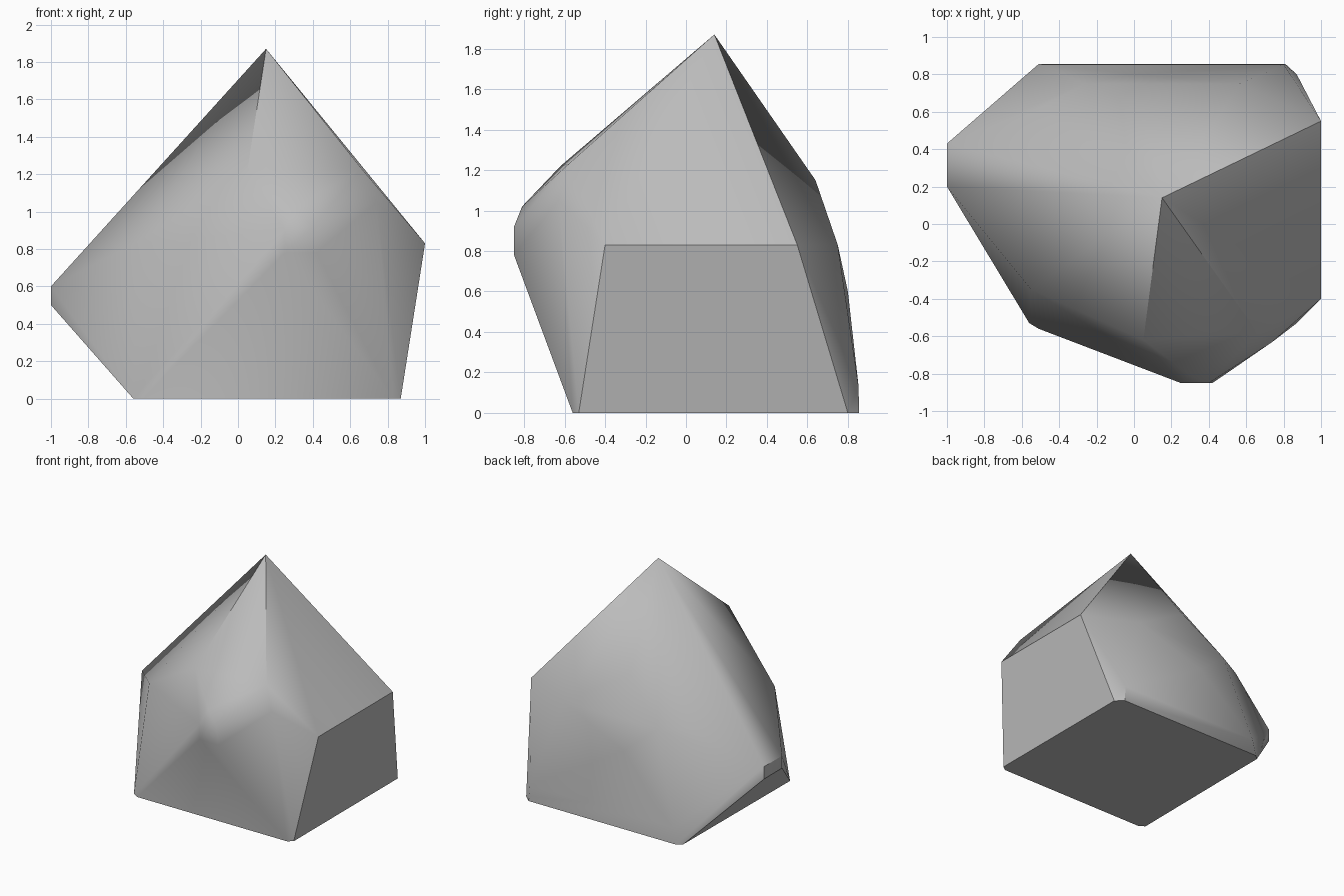
import bpy
import bmesh
import math

cube = bpy.data.objects.get("Cube")
if cube:
    bpy.data.objects.remove(cube, do_unlink=True)

# Stone colour
stone = bpy.data.materials.new("stone_grey")
stone.use_nodes = True
grey = (0.5, 0.5, 0.5, 1)
stone.diffuse_color = grey
stone.node_tree.nodes["Principled BSDF"].inputs["Base Color"].default_value = grey

# Corner points of the boulder, grouped by feature
peak = [(.15, .14, 1.87)]
base = [(-.56, -.53, 0), (-.51, -.56, 0), (.83, -.56, 0), (.87, -.53, 0),
        (.87, .8, 0), (.81, .855, 0), (-.51, .855, 0), (-.55, .82, 0)]
flat_side = [(1, -.4, .83), (1, .55, .83)]
spur = [(-1, y, z) for y in (.2, .43) for z in (.5, .6)]
front_bulge = [(.25, -.85, .78), (.42, -.85, .78), (.25, -.85, .9), (.4, -.85, .92),
               (.3, -.81, 1.02), (.66, -.58, 1.23), (.74, -.63, 1.05),
               (.05, -.62, 1.22), (-.55, -.35, .83)]
back_bulge = [(.57, .75, .83), (-.27, .75, .83), (.05, .64, 1.15),
              (-.5, .62, .84), (0, .8, .6), (.8, .853, .13), (-.48, .853, .13)]

# Wrap the corners in a convex skin
bm = bmesh.new()
for point in peak + base + flat_side + spur + front_bulge + back_bulge:
    bm.verts.new(point)
hull = bmesh.ops.convex_hull(bm, input=bm.verts)
loose = {v for v in hull["geom_interior"] if isinstance(v, bmesh.types.BMVert)}
bmesh.ops.delete(bm, geom=list(loose), context='VERTS')
bmesh.ops.dissolve_limit(bm, angle_limit=math.radians(1),
                         verts=bm.verts, edges=bm.edges)
bmesh.ops.recalc_face_normals(bm, faces=bm.faces)

mesh = bpy.data.meshes.new("boulder")
bm.to_mesh(mesh)
bm.free()
mesh.materials.append(stone)
boulder = bpy.data.objects.new("boulder", mesh)
bpy.context.collection.objects.link(boulder)

# Soft shading across gentle ridges, crisp on strong ones
bpy.context.view_layer.objects.active = boulder
boulder.select_set(True)
bpy.ops.object.shade_smooth_by_angle(angle=math.radians(40))
